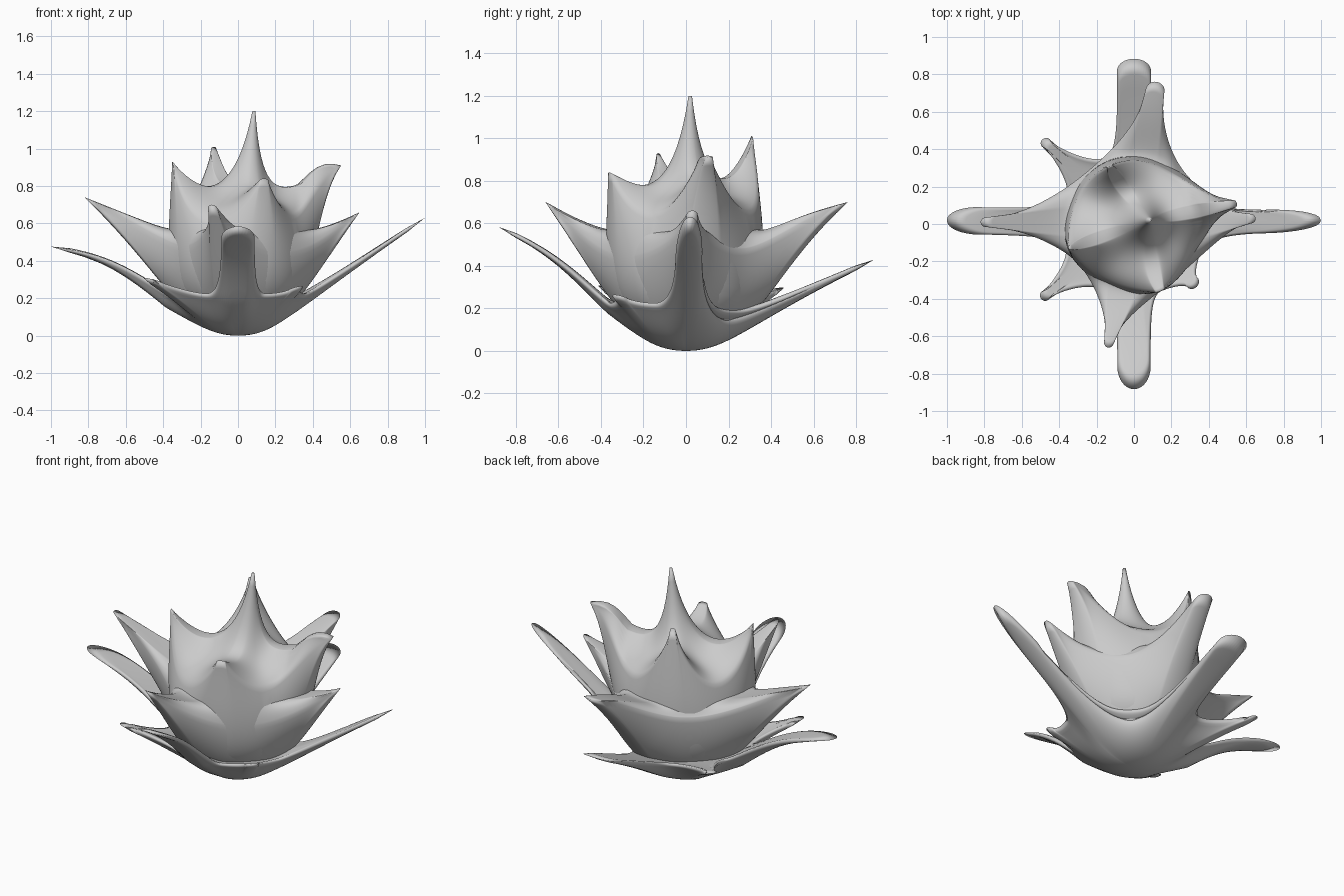
import bpy, math
from mathutils import Vector

if "Cube" in bpy.data.objects:
    bpy.data.objects.remove(bpy.data.objects["Cube"])

CAP, SIDE, ROWS = 8, 18, 22


def bez(p, q, r, s, t):
    u = 1 - t
    return p * u**3 + q * (3 * u * u * t) + r * (3 * u * t * t) + s * t**3


def pol(a, r, z):
    return Vector((r * math.cos(a), r * math.sin(a), z))


def half_edge(tip, w, cap, pinch, valley, va, a):
    """Edge of half a petal: rounded cap, then a concave sweep to the valley."""
    axis = pol(a, 1, 0)
    perp = Vector((-axis.y, axis.x, 0)) * (1 if va > a else -1)
    r = valley.xy.length
    down = (pol(a, r, valley.z) - tip).normalized()
    pts = []
    for k in range(CAP):
        t = k / CAP * math.pi / 2
        pts.append(tip + perp * w * math.sin(t) + down * cap * (1 - math.cos(t)))
    c = tip + perp * w + down * cap
    knee = pol(a, r, valley.z) + perp * w
    tangent = pol(a, r / math.cos(va - a), valley.z)   # keeps the valley rounded
    h1, h2 = c.lerp(knee, pinch), valley.lerp(tangent, 0.45)
    pts += [bez(c, h1, h2, valley, k / SIDE) for k in range(SIDE + 1)]
    n = len(pts) - 1
    return [(p, a + (va - a) * k / n) for k, p in enumerate(pts)]


def petal_layer(name, tips, valley_rz, base_z, p1, p2, fold, spire=None, puff=0):
    """Bowl whose rim runs through petal tips (x, y, z, half width, cap, pinch, bow).
    The rim then folds inward, either to the wall of the next layer or to a spire."""
    n = len(tips)
    ang = [math.atan2(t[1], t[0]) for t in tips]
    for i in range(1, n):
        while ang[i] < ang[i - 1]:
            ang[i] += 2 * math.pi
    ang.append(ang[0] + 2 * math.pi)
    rim = []
    for i, (x, y, z, w, cap, pinch, bow) in enumerate(tips):
        tip = Vector((x, y, z))
        prev = (ang[i - 1] + ang[i]) / 2 if i else (ang[n - 1] + ang[n]) / 2 - 2 * math.pi
        nxt = (ang[i] + ang[i + 1]) / 2
        rp, zp = valley_rz[i - 1]
        rn, zn = valley_rz[i]
        left = half_edge(tip, w, cap, pinch, pol(prev, rp, zp), prev, ang[i])
        right = half_edge(tip, w, cap, pinch, pol(nxt, rn, zn), nxt, ang[i])
        for p, f in left[::-1][:-1] + right[:-1]:
            rim.append((p, f, tip.xy.length, bow, max(rp, rn)))
    verts, faces, m = [Vector((0, 0, base_z))], [], len(rim)

    def add(q, tr, bow, r0):
        s = min(max((q.xy.length - r0) / max(tr - r0, 0.01), 0), 1)
        verts.append(q + Vector((0, 0, bow * math.sin(math.pi * s))))

    # outside of the bowl
    for j in range(1, ROWS + 1):
        for p, f, *rest in rim:
            add(bez(verts[0], pol(f, p1[0], p1[1] + base_z), pol(f, *p2), p, j / ROWS), *rest)
    # inside
    for j in range(1, ROWS):
        for p, f, *rest in rim:
            a, b = pol(f, *fold[0]), pol(f, *fold[1])
            end = b
            if spire:
                b += Vector((0.05, 0.01, 0))
                end = Vector(spire) + pol(f, 0.008, 0)
            add(bez(p, a, b, end, j / (ROWS - 1)), *rest)
    rows = 2 * ROWS - 1
    for k in range(m):
        k2 = (k + 1) % m
        faces.append((0, 1 + k2, 1 + k))
        for j in range(rows - 1):
            a, b = 1 + j * m, 1 + (j + 1) * m
            faces.append((a + k, a + k2, b + k2, b + k))
    if spire:
        faces.append(tuple(1 + (rows - 1) * m + k for k in range(m)))
    me = bpy.data.meshes.new(name)
    me.from_pydata([v[:] for v in verts], [], faces)
    # polygons run clockwise from outside on the walls, so make them all face out
    ob = bpy.data.objects.new(name, me)
    bpy.context.collection.objects.link(ob)
    me.shade_smooth()
    if puff:
        mod = ob.modifiers.new("rounded_thickness", "DISPLACE")
        mod.mid_level, mod.strength = 0, puff
    return ob


# Outer layer: four long tongues and three short spikes
petal_layer("outer_petals", [
    (-0.49, -0.395, 0.305, 0.02, 0.02, 0.4, 0), (0, -0.875, 0.58, 0.08, 0.14, 0.7, 0.04),
    (0.33, -0.33, 0.26, 0.03, 0.03, 0.4, 0), (0.992, 0.02, 0.625, 0.055, 0.36, 0.6, 0),
    (0, 0.875, 0.425, 0.082, 0.06, 0.7, 0),
    (-0.485, 0.445, 0.295, 0.02, 0.02, 0.4, 0), (-0.992, 0.02, 0.475, 0.065, 0.18, 0.6, 0.05)],
    [(0.38, 0.22)] * 3 + [(0.25, 0.15)] + [(0.38, 0.22)] * 3,
    0.009, (0.2, 0.0), (0.28, 0.135), [(0.33, 0.19), (0.27, 0.19)], puff=0.009)

# Middle layer: four broad pointed petals
petal_layer("middle_petals", [
    (-0.14, -0.66, 0.70, 0.025, 0.03, 0.45, 0), (0.65, 0.03, 0.66, 0.025, 0.03, 0.4, 0),
    (0.12, 0.76, 0.70, 0.05, 0.05, 0.5, 0.02), (-0.82, 0.01, 0.74, 0.025, 0.03, 0.45, 0.01)],
    [(0.365, 0.44), (0.385, 0.48), (0.375, 0.50), (0.365, 0.48)],
    0.012, (0.25, 0.0), (0.36, 0.25), [(0.36, 0.52), (0.335, 0.58)])

# Inner bulb: four spikes on a rounded shoulder that rises into the central spire
petal_layer("inner_bulb", [
    (-0.35, -0.13, 0.93, 0.01, 0.01, 0.2, 0), (0.14, -0.36, 0.84, 0.025, 0.01, 0.08, 0),
    (0.55, 0.11, 0.91, 0.02, 0.02, 0.4, 0.05), (-0.13, 0.31, 1.01, 0.015, 0.01, 0.2, 0)],
    [(0.335, 0.61), (0.335, 0.64), (0.335, 0.66), (0.335, 0.66)],
    0.05, (0.46, 0.05), (0.37, 0.5), [(0.25, 0.77), (0.08, 0.66)], spire=(0.085, 0.02, 1.2))
